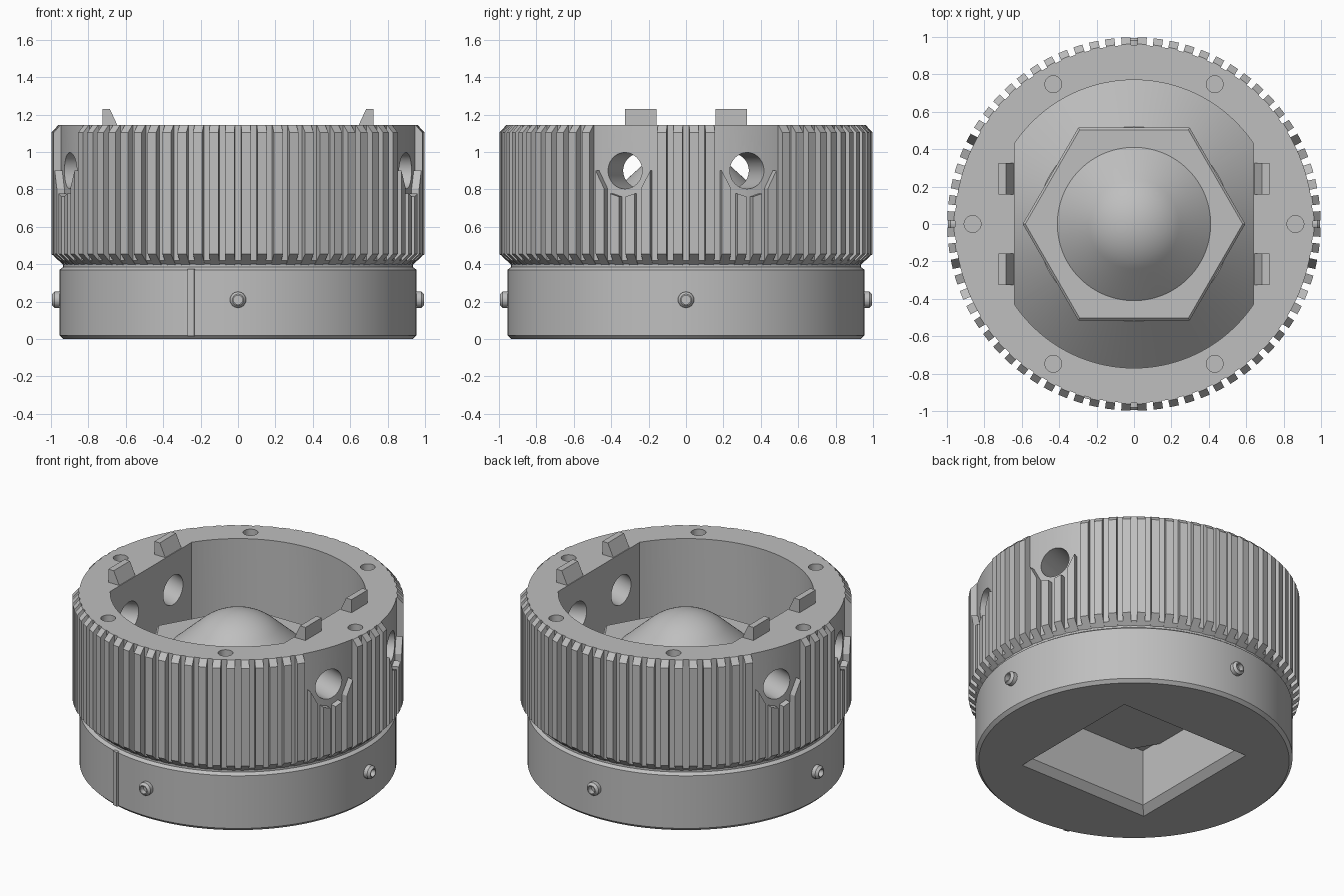
import bpy, bmesh, math
from mathutils import Matrix, Vector

cube = bpy.data.objects.get("Cube")
if cube:
    bpy.data.objects.remove(cube, do_unlink=True)

steel = bpy.data.materials.new("steel_grey")
steel.use_nodes = True
COLOUR = (0.52, 0.52, 0.52, 1)
steel.diffuse_color = COLOUR
steel.node_tree.nodes["Principled BSDF"].inputs["Base Color"].default_value = COLOUR


def finish(name, bm):
    bmesh.ops.recalc_face_normals(bm, faces=bm.faces)
    mesh = bpy.data.meshes.new(name)
    bm.to_mesh(mesh)
    bm.free()
    mesh.materials.append(steel)
    obj = bpy.data.objects.new(name, mesh)
    bpy.context.collection.objects.link(obj)
    return obj


def activate(obj):
    bpy.ops.object.select_all(action='DESELECT')
    obj.select_set(True)
    bpy.context.view_layer.objects.active = obj


def smooth(obj):
    activate(obj)
    bpy.ops.object.shade_smooth_by_angle(angle=math.radians(25))


def lathe(profile, steps=128):
    bm = bmesh.new()
    verts = [bm.verts.new((r, 0, z)) for r, z in profile]
    edges = [bm.edges.new(pair) for pair in zip(verts, verts[1:])]
    bmesh.ops.spin(bm, geom=verts + edges, cent=(0, 0, 0), axis=(0, 0, 1),
                   angle=math.tau, steps=steps)
    bmesh.ops.remove_doubles(bm, verts=bm.verts, dist=1e-5)
    return bm


def radial(angle, z, r):
    """Frame whose z axis points outward from the centre line."""
    return Matrix.Rotation(angle, 4, 'Z') @ Matrix.Translation((r, 0, z)) @ Matrix.Rotation(math.pi / 2, 4, 'Y')


def cylinder(bm, radius, depth, matrix, sides=32):
    bmesh.ops.create_cone(bm, cap_ends=True, segments=sides, radius1=radius,
                          radius2=radius, depth=depth, matrix=matrix)


def cut(obj, bm):
    cutter = finish("cutter", bm)
    cutter.hide_render = True
    mod = obj.modifiers.new("cut", 'BOOLEAN')
    mod.operation = 'DIFFERENCE'
    mod.solver = 'EXACT'
    mod.object = cutter
    activate(obj)
    bpy.ops.object.modifier_apply(modifier=mod.name)
    bpy.data.objects.remove(cutter, do_unlink=True)


# Turned body: smooth collar below, rib carrier above
body = finish("body", lathe([
    (0, 0), (0.935, 0), (0.955, 0.02), (0.955, 0.37), (0.935, 0.385),
    (0.935, 0.4), (0.957, 0.42), (0.957, 1.143), (0, 1.143)]))

# Cavity with a sloping floor and two flat sides
cavity = lathe([(0, 0.62), (0.52, 0.62), (0.77, 0.38), (0.77, 1.3), (0, 1.3)])
for side in (-1, 1):
    result = bmesh.ops.bisect_plane(
        cavity, geom=cavity.verts[:] + cavity.edges[:] + cavity.faces[:],
        plane_co=(side * 0.64, 0, 0), plane_no=(side, 0, 0), clear_outer=True)
    rim = [e for e in result["geom_cut"] if isinstance(e, bmesh.types.BMEdge)]
    bmesh.ops.contextual_create(cavity, geom=rim)
cut(body, cavity)

# Square drive socket with a bevelled mouth
HALF, MOUTH, DEPTH = 0.435, 0.043, 0.42
socket = bmesh.new()
rings = [[socket.verts.new((x * h, y * h, z)) for x, y in ((-1, -1), (1, -1), (1, 1), (-1, 1))]
         for h, z in ((HALF + 2 * MOUTH, -MOUTH), (HALF, MOUTH), (HALF, DEPTH))]
for low, high in zip(rings, rings[1:]):
    for i in range(4):
        j = (i + 1) % 4
        socket.faces.new((low[i], low[j], high[j], high[i]))
socket.faces.new(rings[0])
socket.faces.new(rings[-1])
cut(body, socket)

# Cross holes through the wall and blind holes in the rim
HOLE_ANGLES = [math.radians(a) for a in (20, 160, 200, 340)]
HOLE_Z = 0.9
holes = bmesh.new()
for a in HOLE_ANGLES:
    cylinder(holes, 0.097, 0.55, radial(a, HOLE_Z, 0.84), 40)
for i in range(6):
    place = Matrix.Rotation(i * math.pi / 3, 4, 'Z') @ Matrix.Translation((0.863, 0, 1.143))
    cylinder(holes, 0.045, 0.3, place)
cut(body, holes)
smooth(body)

# Grip ribs, shortened under each cross hole
RIBS, CLEAR, RIB_HALF = 72, 0.14, 0.025
bm = bmesh.new()
for i in range(RIBS):
    angle = (i + 0.5) * math.tau / RIBS
    turn = Matrix.Rotation(angle, 4, 'Z')
    near = min(((angle - a + math.pi) % math.tau - math.pi for a in HOLE_ANGLES), key=abs)
    sides = []
    for y in (-RIB_HALF, RIB_HALF):
        if abs(near) < math.radians(9):
            d = min(abs(near * 0.98 + y), CLEAR)
            top = HOLE_Z - math.sqrt(CLEAR ** 2 - d ** 2)
            drop = 0
        else:
            top, drop = 1.143, 0.04
        outline = [(0.93, 0.393), (0.998, 0.455), (0.998, top - drop), (0.962, top), (0.93, top)]
        sides.append([bm.verts.new(turn @ Vector((r, y, z))) for r, z in outline])
    a, b = sides
    bm.faces.new(a)
    bm.faces.new(b)
    for k in range(len(a)):
        n = (k + 1) % len(a)
        bm.faces.new((a[k], a[n], b[n], b[k]))
finish("grip_ribs", bm)

# Hexagonal block standing on the cavity floor
bm = bmesh.new()
cylinder(bm, 0.595, 0.37, Matrix.Translation((0, 0, 0.585)), 6)
bmesh.ops.rotate(bm, verts=bm.verts, matrix=Matrix.Rotation(math.pi / 6, 3, 'Z'))
if max(v.co.x for v in bm.verts) < 0.58:
    bmesh.ops.rotate(bm, verts=bm.verts, matrix=Matrix.Rotation(math.pi / 6, 3, 'Z'))
rim = [e for e in bm.edges if all(v.co.z > 0.7 for v in e.verts)]
bmesh.ops.bevel(bm, geom=rim, offset=0.012, segments=1, affect='EDGES')
finish("hex_block", bm)

# Cone with a rounded tip
SLOPE, TIP_R = math.radians(42), 0.36
tip_z = 0.77 + math.tan(SLOPE) * (0.41 - TIP_R * math.sin(SLOPE)) - TIP_R * math.cos(SLOPE)
arc = [SLOPE * (1 - i / 10) for i in range(11)]
profile = [(0.41, 0.76), (0.41, 0.77)] + [(TIP_R * math.sin(t), tip_z + TIP_R * math.cos(t)) for t in arc]
smooth(finish("rounded_cone", lathe(profile, 96)))

# Four locating lugs with a sloped inner face
bm = bmesh.new()
for sx in (-1, 1):
    for sy in (-1, 1):
        ends = [[bm.verts.new((sx * x, sy * y, z)) for x, z in
                 ((0.64, 1.13), (0.645, 1.143), (0.685, 1.23), (0.725, 1.23), (0.725, 1.13))]
                for y in (0.157, 0.327)]
        a, b = ends
        bm.faces.new(a)
        bm.faces.new(b)
        for k in range(5):
            n = (k + 1) % 5
            bm.faces.new((a[k], a[n], b[n], b[k]))
finish("lugs", bm)

# Hollow screw pins around the collar
for i, name in enumerate(("left", "back", "right", "front")):
    pin = lathe([(0, -0.1), (0.043, -0.1), (0.043, 0.025), (0.03, 0.04),
                 (0.024, 0.04), (0.024, 0.005), (0, 0.005)], 24)
    pin.transform(radial(i * math.pi / 2, 0.21, 0.955))
    smooth(finish(name + "_pin", pin))

# Raised index mark on the collar
bm = bmesh.new()
bmesh.ops.create_cube(bm, size=1, matrix=Matrix.Rotation(math.asin(-0.25 / 0.96), 4, 'Z')
                      @ Matrix.Translation((0, -0.945, 0.195)) @ Matrix.Diagonal((0.035, 0.045, 0.36, 1)))
finish("index_mark", bm)
